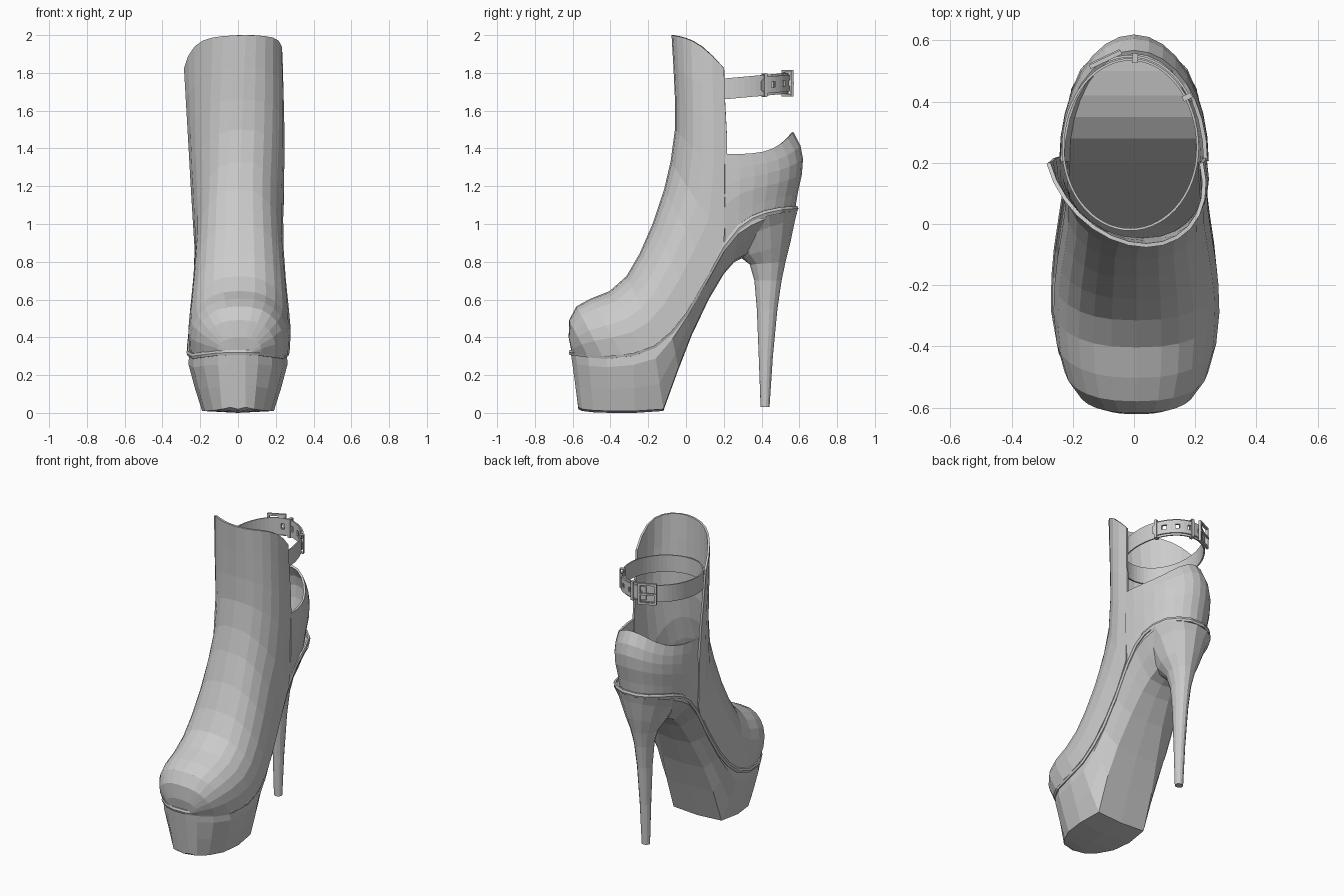
import bpy, bmesh
from math import sin, cos, pi, radians, atan2
from mathutils import Matrix, Vector

if "Cube" in bpy.data.objects:
    bpy.data.objects.remove(bpy.data.objects["Cube"])


def lerp(a, b, t):
    return a + (b - a) * t


def loft(name, rows, closed=False, caps=False, thick=0, loop=False, skip=()):
    """Skin a list of equal-length point rows; skip = (row, column) openings."""
    bm = bmesh.new()
    vs = [[bm.verts.new(p) for p in r] for r in rows]
    n, m = len(vs), len(vs[0])
    for i in range(n if loop else n - 1):
        a, b = vs[i], vs[(i + 1) % n]
        for j in range(m if closed else m - 1):
            if (i, j) not in skip:
                k = (j + 1) % m
                bm.faces.new((a[j], a[k], b[k], b[j]))
    if caps:
        bm.faces.new(vs[0])
        bm.faces.new(vs[-1])
    bmesh.ops.remove_doubles(bm, verts=bm.verts, dist=0.0005)
    bmesh.ops.recalc_face_normals(bm, faces=bm.faces)
    me = bpy.data.meshes.new(name)
    bm.to_mesh(me)
    bm.free()
    ob = bpy.data.objects.new(name, me)
    bpy.context.collection.objects.link(ob)
    if thick:
        mod = ob.modifiers.new("thickness", "SOLIDIFY")
        mod.thickness, mod.offset = thick, 0
    return ob


# Sole stations: top y, z, half width | bottom y, z, half width
SOLE = [
    (-.61, .32, .04, -.57, .03, .04), (-.585, .317, .105, -.55, .02, .085),
    (-.52, .308, .18, -.49, .013, .13), (-.42, .30, .235, -.40, .01, .175),
    (-.28, .315, .26, -.27, .01, .19), (-.17, .355, .258, -.12, .02, .175),
    (-.08, .43, .25, -.04, .24, .17), (0, .53, .238, .03, .42, .15),
    (.1, .70, .223, .12, .61, .12), (.2, .88, .218, .2, .745, .10),
    (.28, .98, .217, .255, .808, .09), (.35, 1.03, .212, .32, .84, .09),
    (.42, 1.058, .198, .40, .89, .09),
    (.5, 1.075, .165, .48, .93, .08), (.555, 1.08, .11, .53, .98, .06),
    (.585, 1.082, .045, .56, 1.03, .04)]


def edge(y):
    """Height and half width of the sole's top edge at y."""
    for a, b in zip(SOLE, SOLE[1:]):
        if y <= b[0]:
            t = max(0, (y - a[0]) / (b[0] - a[0]))
            return lerp(a[1], b[1], t), lerp(a[2], b[2], t)
    return SOLE[-1][1], SOLE[-1][2]


# Platform and shank
rows = []
for yt, zt, wt, yb, zb, wb in SOLE:
    half = [(lerp(wt, wb, g), lerp(yt, yb, f), lerp(zt, zb, f))
            for f, g in ((0, 0), (.2, -.02), (.6, .45), (1, 1))]
    rows.append(half + [(0, yb, zb - .01)] + [(-x, y, z) for x, y, z in reversed(half)])
loft("platform_sole", rows, closed=True, caps=True)

# Welt: small hexagonal bead round the sole edge
path = [Vector((s[2] + .002, s[0], s[1])) for s in SOLE]
path += [Vector((-p.x, p.y, p.z)) for p in reversed(path)]
rows = []
for i, p in enumerate(path):
    t = (path[(i + 1) % len(path)] - path[i - 1]).normalized()
    side = t.cross(Vector((0, 0, 1))).normalized()
    up = side.cross(t)
    rows.append([p + side * .01 * cos(k * pi / 3) + up * .016 * sin(k * pi / 3) for k in range(6)])
loft("welt", rows, closed=True, loop=True)

# Vamp and shaft: arches from the sole edge, fanning up to level rings
# front y, front z, side y, (side z, half width where above the sole)
VAMP = [
    (-.60, .325, -.60), (-.615, .40, -.58), (-.612, .49, -.52), (-.575, .56, -.44),
    (-.50, .60, -.34), (-.40, .64, -.24), (-.31, .72, -.15), (-.24, .84, -.06),
    (-.17, 1.0, .03), (-.11, 1.18, .12), (-.075, 1.33, .20, .90, .226),
    (-.052, 1.5, .22, 1.22, .238), (-.052, 1.66, .215, 1.48, .245),
    (-.06, 1.83, .205, 1.66, .248), (-.07, 2.0, .20, 1.825, .25)]
rows = []
for i, s in enumerate(VAMP):
    fy, fz, by = s[:3]
    bz, w = s[3:] if len(s) > 3 else edge(by)
    high = max(0, i - 9) / 5
    cx = lerp(.008, -.03, high)
    e = lerp(.78, 1, high)
    row = []
    for k in range(15):
        a = -pi / 2 + pi * k / 14
        t = max(0, cos(a)) ** e
        x = w * abs(sin(a)) ** e * (1 if a > 0 else -1)
        x *= 1 + .05 * sin(pi * t) * (1 - high)
        z = lerp(bz, fz, t) + .04 * sin(pi * t) * (i == 14)
        row.append((cx + x + .07 * high * t, lerp(by, fy, t), z))
    rows.append(row)
loft("vamp_and_shaft", rows, thick=.013)

# Heel counter: cup open to the front, top edge sweeping up at the back
rows = []
for f, back, w in ((0, .572, .218), (.2, .585, .225), (.45, .607, .236),
                   (.65, .613, .238), (.82, .60, .237), (1, .562, .234)):
    row = []
    for k in range(17):
        a = pi * k / 16
        s = sin(a)
        y = lerp(.205, back, s)
        row.append((w * cos(a), y, lerp(edge(y)[0], 1.37 + .115 * s ** 4, f)))
    rows.append(row)
loft("heel_counter", rows, thick=.013)

# Stiletto heel: front y, z | back y, z | half width | how far it follows the sole
HEEL = [(.395, .03, .442, .03, .026, 0), (.385, .3, .46, .3, .033, 0),
        (.375, .55, .484, .55, .043, 0), (.362, .70, .506, .70, .056, 0),
        (.338, .785, .527, .80, .08, 0), (.29, .815, .552, .89, .12, .05),
        (.24, .83, .578, .98, .17, .5), (.20, .87, .59, 1.06, .212, 1)]
rows = []
for yf, zf, yb, zb, w, k in HEEL:
    row = []
    for j in range(14):
        a = 2 * pi * j / 14
        t = .5 - .5 * cos(a)
        y = lerp(yf, yb, t)
        row.append((w * sin(a), y, lerp(lerp(zf, zb, t), edge(y)[0] - .015, k)))
    rows.append(row)
loft("stiletto_heel", rows, closed=True, caps=True)


# Ankle strap with punched holes, plus its overlapping tail
def ring(a, off=0):
    ry = (.288 if sin(a) > 0 else .268) + off
    y = .25 + ry * sin(a)
    return Vector((-.012 + (.22 + off) * cos(a), y, 1.715 + .09 * (y - .2)))


def band(name, i0, i1, off, height, loop=False):
    rows = []
    for i in range(i0, i1):
        h = height * (.55 if i == i0 and not loop else 1)
        p = ring(radians(6 * i), off)
        rows.append([p + Vector((0, 0, h * f)) for f in (-.5, -.17, .17, .5)])
    holes = [(i - i0, 1) for i in (7, 10, 13, 16)]
    loft(name, rows, thick=.008, loop=loop, skip=holes)


band("ankle_strap", 0, 60, 0, .11, True)
band("strap_tail", 5, 19, .011, .088)


# Buckle and keepers: bars placed in the strap's own frame (+y points inward)
def bars(name, deg, parts):
    a = radians(deg)
    d = ring(a + .05) - ring(a - .05)
    frame = Matrix.Translation(ring(a, .018)) @ Matrix.Rotation(atan2(d.y, d.x), 4, "Z")
    bm = bmesh.new()
    for loc, size in parts:
        bmesh.ops.create_cube(bm, size=1, matrix=frame @ Matrix.Translation(loc)
                              @ Matrix.Diagonal((*size, 1)))
    me = bpy.data.meshes.new(name)
    bm.to_mesh(me)
    bm.free()
    bpy.context.collection.objects.link(bpy.data.objects.new(name, me))


bars("buckle", 110, [((-.05, 0, 0), (.014, .014, .14)), ((.05, 0, 0), (.014, .014, .14)),
                     ((0, 0, .063), (.1, .014, .014)), ((0, 0, -.063), (.1, .014, .014)),
                     ((0, -.006, 0), (.11, .01, .012))])
for name, deg in (("right_keeper", 34), ("rear_keeper", 86)):
    bars(name, deg, [((0, 0, 0), (.018, .006, .122)), ((0, .026, 0), (.018, .006, .122)),
                     ((0, .013, .059), (.018, .03, .006)), ((0, .013, -.059), (.018, .03, .006))])
